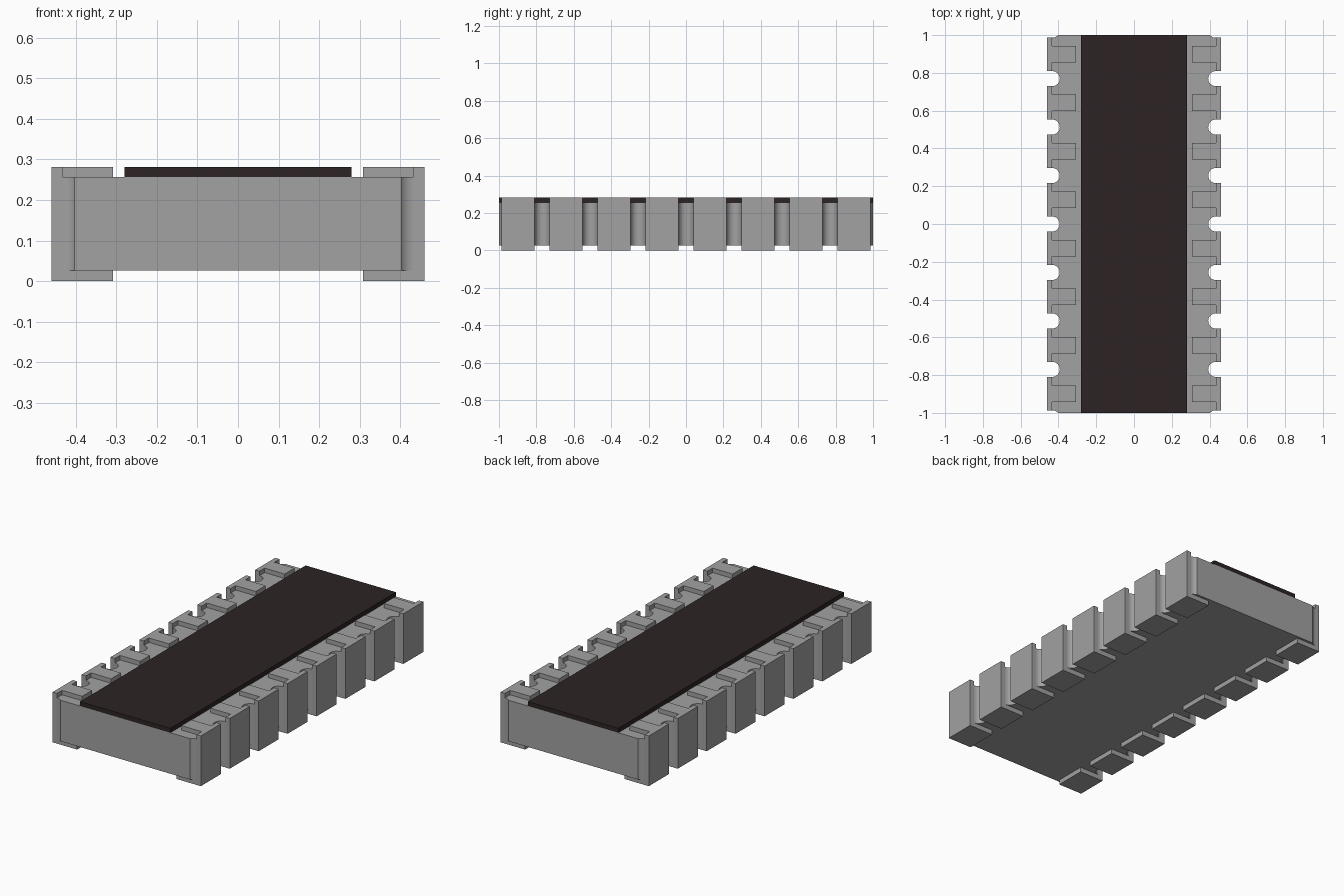
import bpy, bmesh, math

if "Cube" in bpy.data.objects:
    bpy.data.objects.remove(bpy.data.objects["Cube"])

PITCH = 0.2565          # terminal spacing
NOTCH_R = 0.04          # edge notch radius
EDGE = 0.433            # body half width
Z0, Z1, TOP = 0.027, 0.257, 0.282


def material(name, rgb):
    m = bpy.data.materials.new(name)
    m.diffuse_color = (*rgb, 1)
    m.use_nodes = True
    m.node_tree.nodes["Principled BSDF"].inputs["Base Color"].default_value = m.diffuse_color
    return m


grey = material("grey", (0.36, 0.36, 0.365))
dark = material("dark brown", (0.026, 0.017, 0.017))


def extrude(bm, points, vec):
    """Add a solid made from a flat outline pushed along vec."""
    face = bm.faces.new([bm.verts.new(p) for p in points])
    res = bmesh.ops.extrude_face_region(bm, geom=[face], use_keep_orig=True)
    verts = [g for g in res["geom"] if isinstance(g, bmesh.types.BMVert)]
    bmesh.ops.translate(bm, verts=verts, vec=vec)


def finish(bm, name, mat):
    bmesh.ops.recalc_face_normals(bm, faces=bm.faces)
    me = bpy.data.meshes.new(name)
    bm.to_mesh(me)
    bm.free()
    me.materials.append(mat)
    ob = bpy.data.objects.new(name, me)
    bpy.context.collection.objects.link(ob)
    return ob


def smooth(ob):
    bpy.context.view_layer.objects.active = ob
    ob.select_set(True)
    bpy.ops.object.shade_smooth_by_angle(angle=math.radians(30))
    ob.select_set(False)


# Ceramic body: outline with round notches between terminals and at corners
side = []
end = math.asin((4 * PITCH - 1) / NOTCH_R)
for k in range(-4, 5):
    a0 = end if k == -4 else -math.pi / 2
    a1 = -end if k == 4 else math.pi / 2
    for i in range(17):
        a = a0 + (a1 - a0) * i / 16
        side.append((EDGE - NOTCH_R * math.cos(a), k * PITCH + NOTCH_R * math.sin(a), Z0))
outline = side + [(-x, -y, z) for x, y, z in side]
bm = bmesh.new()
extrude(bm, outline, (0, 0, Z1 - Z0))
smooth(finish(bm, "ceramic_body", grey))

# Dark protective coating on top
bm = bmesh.new()
extrude(bm, [(-0.28, -1, Z1), (0.28, -1, Z1), (0.28, 1, Z1), (-0.28, 1, Z1)], (0, 0, TOP - Z1))
finish(bm, "top_coating", dark)

# Wrap-around terminals: wide wall and foot, narrower top tab
W, TAB = 0.177, 0.087
for s, label in ((-1, "left"), (1, "right")):
    for n in range(8):
        y = (n - 3.5) * PITCH
        bm = bmesh.new()
        wall = [(0.308, 0), (0.46, 0), (0.46, TOP), (EDGE, TOP), (EDGE, Z0), (0.308, Z0)]
        tab = [(0.308, Z1), (EDGE, Z1), (EDGE, TOP), (0.308, TOP)]
        for prof, w in ((wall, W), (tab, TAB)):
            extrude(bm, [(s * x, y - w / 2, z) for x, z in prof], (0, w, 0))
        finish(bm, f"{label}_terminal_{n + 1}", grey)
